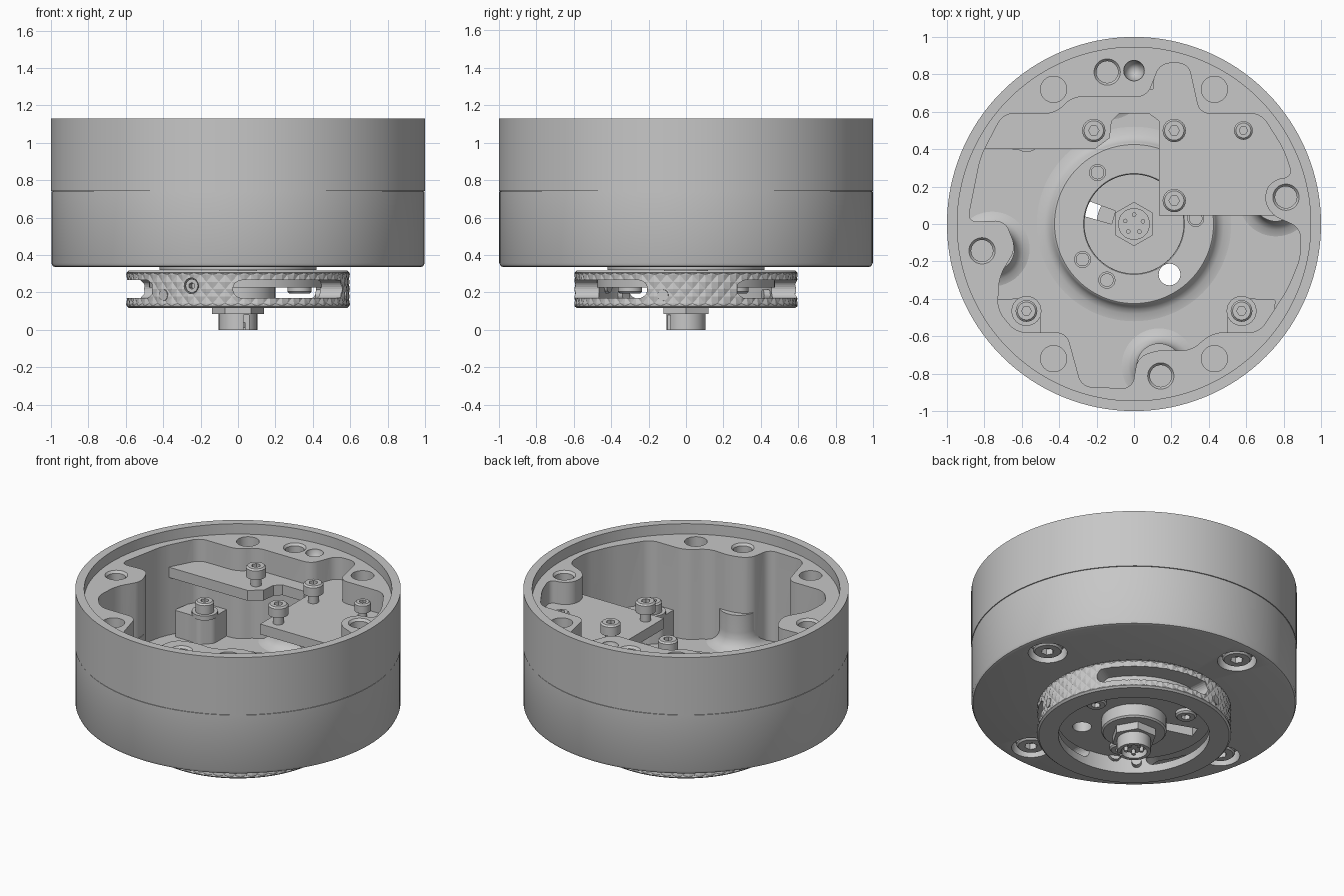
import bpy, bmesh, math
from mathutils import Matrix

if "Cube" in bpy.data.objects:
    bpy.data.objects.remove(bpy.data.objects["Cube"])

metal = bpy.data.materials.new("machined_grey")
metal.use_nodes = True
GREY = (0.57, 0.57, 0.57, 1)
metal.diffuse_color = GREY
metal.node_tree.nodes["Principled BSDF"].inputs["Base Color"].default_value = GREY


def finish(name, bm):
    bmesh.ops.remove_doubles(bm, verts=bm.verts, dist=0.0001)
    bmesh.ops.recalc_face_normals(bm, faces=bm.faces)
    mesh = bpy.data.meshes.new(name)
    bm.to_mesh(mesh)
    bm.free()
    mesh.materials.append(metal)
    obj = bpy.data.objects.new(name, mesh)
    bpy.context.collection.objects.link(obj)
    return obj


def lathe(name, profile, n=96, bump=None, at=(0, 0)):
    """Solid of revolution from a closed (radius, z) loop."""
    bm = bmesh.new()
    grid = []
    for j, (r, z) in enumerate(profile):
        row = []
        for i in range(n):
            a = math.tau * i / n
            q = r + (bump(i, j) if bump else 0)
            row.append(bm.verts.new((at[0] + q * math.cos(a), at[1] + q * math.sin(a), z)))
        grid.append(row)
    for j in range(len(grid)):
        low, high = grid[j], grid[(j + 1) % len(grid)]
        for i in range(n):
            k = (i + 1) % n
            a, b, c, d = low[i], low[k], high[k], high[i]
            if not bump:
                bm.faces.new((a, b, c, d))
            elif (i + j) % 2:
                bm.faces.new((a, b, d))
                bm.faces.new((b, c, d))
            else:
                bm.faces.new((a, b, c))
                bm.faces.new((a, c, d))
    return finish(name, bm)


def cyl(name, r, z0, z1, at=(0, 0), n=32):
    return lathe(name, [(0, z0), (r, z0), (r, z1), (0, z1)], n, at=at)


def prism(name, points, z0, z1, rounding=0):
    bm = bmesh.new()
    face = bm.faces.new([bm.verts.new((x, y, z0)) for x, y in points])
    if rounding:
        bmesh.ops.bevel(bm, geom=list(bm.verts), offset=rounding, segments=5,
                        affect='VERTICES', profile=0.5, clamp_overlap=True)
    top = bmesh.ops.extrude_face_region(bm, geom=list(bm.faces))["geom"]
    for v in top:
        if isinstance(v, bmesh.types.BMVert):
            v.co.z = z1
    return finish(name, bm)


def polar(r, degrees):
    a = math.radians(degrees)
    return (r * math.cos(a), r * math.sin(a))


def cut(obj, *cutters):
    for c in cutters:
        c.hide_render = True
        mod = obj.modifiers.new("cut", 'BOOLEAN')
        mod.operation, mod.solver, mod.object = 'DIFFERENCE', 'EXACT', c
        bpy.context.view_layer.objects.active = obj
        bpy.ops.object.modifier_apply(modifier=mod.name)
        bpy.data.objects.remove(c)


def screw(name, at, r, base, head, top, flip=False):
    """Socket head screw with a hexagonal recess."""
    obj = lathe(name, [(0, base), (r * 0.55, base), (r * 0.55, head), (r, head),
                       (r, top - 0.01), (r - 0.01, top), (0, top)], 24)
    cut(obj, cyl("socket", r * 0.45, top - 0.04, top + 0.02, n=6))
    if flip:
        obj.data.transform(Matrix.Rotation(math.pi, 4, 'X'))
    obj.data.transform(Matrix.Translation((at[0], at[1], 0)))
    return obj


# Housing body: round shell with seam and rim recess
housing = lathe("housing", [
    (0, .32), (.42, .32), (.42, .335), (.975, .335), (.99, .34), (.998, .357), (.998, .738),
    (.993, .738), (.993, .742), (1, .742), (1, 1.13), (.945, 1.13), (.945, 1.06), (0, 1.06)], 128)

# Cavity outline, counter-clockwise from the right
outline = [(.89, -.02), (.73, .05), (.69, .15), (.74, .24), (.85, .25), (.8, .4), (.68, .59),
           (.35, .59), (.29, .86), (.14, .86), (.07, .68), (-.33, .68), (-.42, .59),
           (-.7, .59), (-.82, .36), (-.89, .01), (-.69, .02), (-.63, -.13), (-.72, -.28),
           (-.73, -.46), (-.63, -.58), (-.36, -.58), (-.28, -.87), (-.01, -.88),
           (.02, -.71), (.14, -.67), (.3, -.68), (.42, -.58), (.67, -.58), (.82, -.35), (.89, -.18)]
cut(housing, prism("cavity_cutter", outline, .45, 1.2, .055), cyl("bore", .265, .2, .6, n=64))

# Rim holes, and the four bosses with bolts from below
for x in (-.43, .43):
    for y in (-.72, .72):
        cut(housing, cyl("hole", .07, .93, 1.2, (x, y)))
cut(housing, lathe("hole", [(0, .95), (.055, 1.05), (.055, 1.2), (0, 1.2)], 32, at=(0, .82)))
for k in range(4):
    p = polar(.825, 100 + 90 * k)
    cut(housing, lathe("hole", [(0, .93), (.058, .93), (.058, 1.045), (.072, 1.062),
                                (.072, 1.2), (0, 1.2)], 32, at=p),
        cyl("counterbore", .12, .2, .41, p))
    screw("bottom_bolt", p, .09, -.43, -.42, -.345, flip=True)
    # Flared foot of the boss on the cavity floor
    lathe("boss_foot", [(0, .43), (.2, .43), (.2, .45), (.165, .46), (.138, .485), (.123, .52),
                        (.12, .56), (.12, .68), (0, .68)], 48, at=polar(.77, 100 + 90 * k))

# Low raised hub with a fillet down to the cavity floor
hub = lathe("hub", [(.265, .42), (.265, .505), (.27, .51), (.425, .51), (.432, .505), (.438, .49),
                    (.455, .47), (.48, .456), (.52, .45), (.52, .42)])
for p in [(-.195, .275), (-.275, -.19), (-.145, -.3), (.33, .03)]:
    cut(hub, cyl("hole", .043, .46, .8, p, 24))
    cyl("hub_pin", .036, .44, .505, p, 24)
sight = (.19, -.27)
for part in (hub, housing):
    cut(part, cyl("hole", .058, .2, .8, sight))

# Standoffs with their screws
pad = [(.5, .62), (.5, .46), (.57, .39), (.64, .4), (.76, .4), (.72, .62)]
for sx in (-1, 1):
    for sy in (-1, 1):
        prism("standoff", [(sx * x, sy * y) for x, y in pad], .43, .63, .02)
        p = (sx * .575, sy * .465)
        cyl("washer", .08, .62, .65, p)
        screw("standoff_screw", p, .058, .62, .65, .72)

# Mounting plate over the back of the cavity
prism("mounting_plate", [
    (.135, .045), (.86, .045), (.86, .3), (.7, .66), (.35, .66), (.3, .9), (.12, .9), (.1, .72),
    (-.5, .72), (-.76, .6), (-.84, .4), (-.21, .4), (-.13, .46), (-.12, .55), (-.08, .59),
    (.08, .59), (.135, .55)], .84, .91)
for p in [(-.215, .5), (.215, .5), (.215, .125)]:
    screw("plate_screw", p, .062, .85, .97, 1.04)
screw("small_plate_screw", (.585, .5), .05, .85, .95, 1.01)

# Knurled clamping ring
rows = 5
knurl = [(.59, .14 + .155 * k / (rows - 1)) for k in range(rows)]
ring = lathe("knurled_ring", [(.465, .117), (.585, .117), (.597, .128)] + knurl +
             [(.597, .305), (.585, .316), (.465, .316)], 108,
             bump=lambda i, j: .008 if 3 <= j < 3 + rows and (i + j) % 2 else 0)


def radial(obj, degrees, z):
    """Turn a part built along z so that it points outward."""
    obj.data.transform(Matrix.Translation((0, 0, z))
                       @ Matrix.Rotation(math.radians(degrees), 4, 'Z')
                       @ Matrix.Rotation(math.pi / 2, 4, 'Y'))
    return obj


for k in range(3):
    start, end = -88 + 120 * k, -25 + 120 * k
    arc = [start + (end - start) * t / 16 for t in range(17)]
    pts = [polar(.7, a) for a in arc] + [polar(.4, a) for a in reversed(arc)]
    cut(ring, prism("slot", pts, .17, .265))
    for a in (start, end):
        cut(ring, radial(cyl("slot_end", .0475, .4, .7, n=24), a, .2175))
    radial(cyl("detent_pin", .03, .43, .598, n=20), -132 + 120 * k, .185)

# Set screw in the front of the ring
cut(ring, radial(cyl("hole", .042, .4, .7, n=24), -115, .235))
set_screw = cyl("set_screw", .036, .45, .585, n=24)
cut(set_screw, cyl("socket", .018, .55, .7, n=6))
radial(set_screw, -115, .235)

# Disk closing the ring, with openings
disk = cyl("ring_disk", .475, .225, .312, n=64)
cut(disk, cyl("hole", .058, .2, .4, sight),
    prism("slit", [(-.4, .08), (-.12, 0), (-.1, .07), (-.37, .17)], .2, .4))
for k in range(3):
    screw("disk_screw", polar(.33, 5 + 120 * k), .065, -.24, -.23, -.195, flip=True)

# Central connector
lathe("connector_holder", [(0, .135), (.19, .135), (.2, .145), (.2, .23), (0, .23)], 48)
cyl("connector_flange", .14, .085, .14, n=6)
plug = lathe("connector_plug", [(0, .04), (.08, .04), (.08, 0), (.103, 0), (.103, .1), (0, .1)], 48)
cut(plug, prism("key_slot", [(.03, -.12), (.06, -.12), (.06, -.07), (.03, -.07)], -.1, .08))
nut = cyl("connector_nut", .118, .29, .4, n=6)
nut.data.transform(Matrix.Rotation(math.pi / 6, 4, 'Z'))
cyl("connector_face", .085, .39, .42)
for k in range(5):
    p = polar(.05, 72 * k + 17)
    cyl("connector_pin", .012, .01, .05, p, 12)
    cyl("solder_pin", .012, .41, .45, p, 12)

# Smooth shading with crisp edges
for obj in bpy.context.collection.objects:
    if obj.type == 'MESH' and obj.data.materials and obj.data.materials[0] == metal:
        bpy.ops.object.select_all(action='DESELECT')
        obj.select_set(True)
        bpy.context.view_layer.objects.active = obj
        bpy.ops.object.shade_smooth_by_angle(angle=math.radians(8 if obj is ring else 35))
